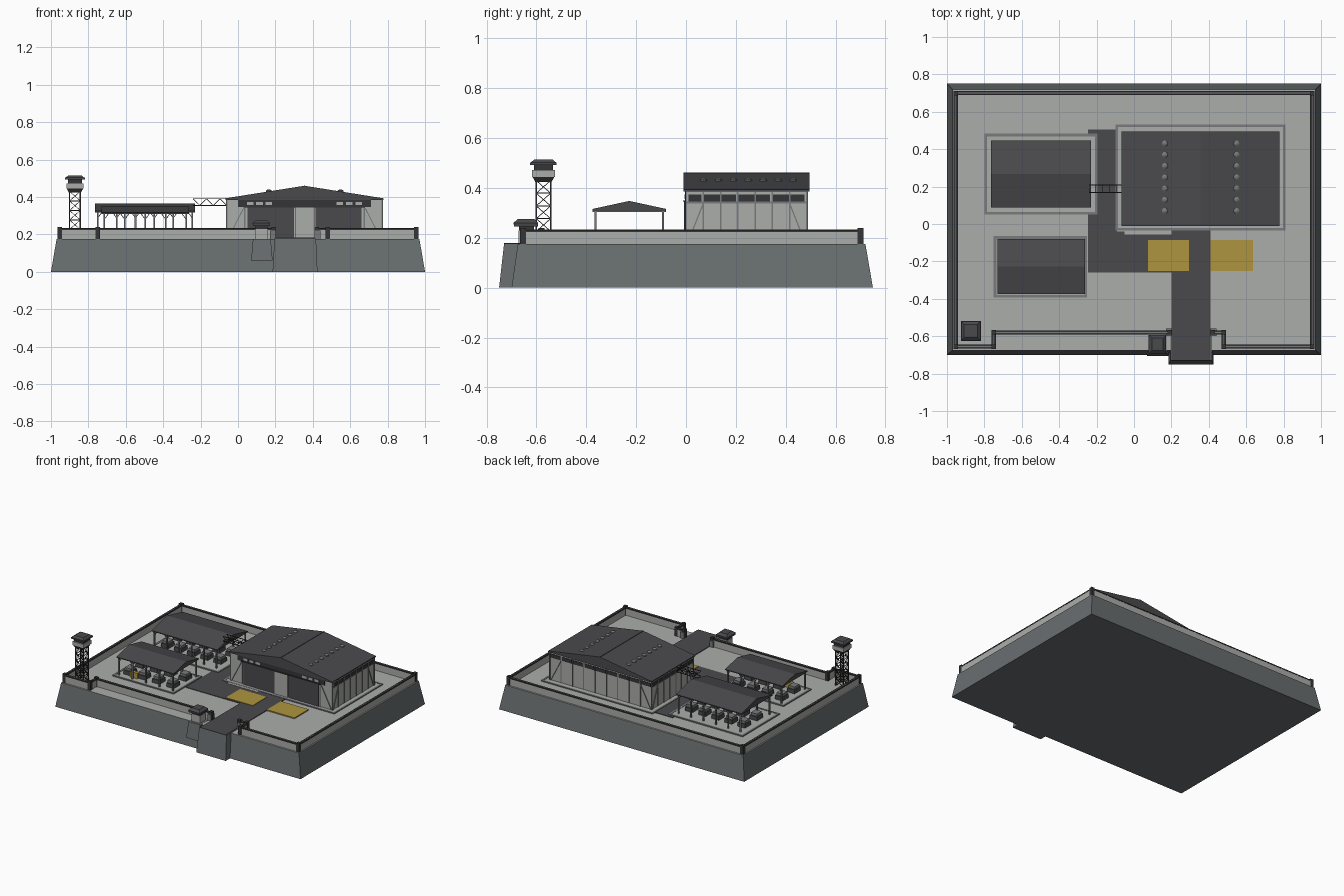
import bpy, bmesh, math
from mathutils import Vector

if "Cube" in bpy.data.objects:
    bpy.data.objects.remove(bpy.data.objects["Cube"])


def material(name, r, g, b):
    m = bpy.data.materials.new(name)
    m.use_nodes = True
    m.diffuse_color = (r, g, b, 1)
    node = m.node_tree.nodes["Principled BSDF"]
    node.inputs["Base Color"].default_value = (r, g, b, 1)
    node.inputs["Roughness"].default_value = 0.8
    return m


CONCRETE = material("light concrete", .41, .42, .40)
STONE = material("blue grey stone", .14, .155, .16)
ROOF = material("dark roof", .068, .066, .073)
METAL = material("black metal", .035, .035, .038)
KERB = material("mid grey kerb", .19, .195, .2)
YELLOW = material("yellow paint", .42, .30, .05)
GROUND = .175


class Part:
    """Collects simple solids into one named object."""

    def __init__(self, name, *mats):
        self.name, self.mats, self.bm = name, mats, bmesh.new()

    def loft(self, low, high):
        """Join two equal loops of points into a closed solid."""
        a = [self.bm.verts.new(p) for p in low]
        b = [self.bm.verts.new(p) for p in high]
        n = len(a)
        self.bm.faces.new(a[::-1])
        self.bm.faces.new(b)
        for i in range(n):
            j = (i + 1) % n
            self.bm.faces.new((a[i], a[j], b[j], b[i]))

    def taper(self, r0, z0, r1, z1):
        rect = lambda r, z: [(r[0], r[2], z), (r[1], r[2], z), (r[1], r[3], z), (r[0], r[3], z)]
        self.loft(rect(r0, z0), rect(r1, z1))

    def box(self, x0, x1, y0, y1, z0, z1):
        self.taper((x0, x1, y0, y1), z0, (x0, x1, y0, y1), z1)

    def block(self, x, y, w, d, z0, z1):
        self.box(x - w / 2, x + w / 2, y - d / 2, y + d / 2, z0, z1)

    def beam(self, p, q, w=.006):
        p, q = Vector(p), Vector(q)
        d = (q - p).normalized()
        s = d.cross((0, 0, 1) if abs(d.z) < .9 else (1, 0, 0)).normalized() * w / 2
        t = d.cross(s).normalized() * w / 2
        ring = (-s - t, s - t, s + t, -s + t)
        self.loft([p + o for o in ring], [q + o for o in ring])

    def frame(self, x0, x1, y0, y1, z0, z1, w):
        self.box(x0, x1, y0, y0 + w, z0, z1)
        self.box(x0, x1, y1 - w, y1, z0, z1)
        self.box(x0, x0 + w, y0 + w, y1 - w, z0, z1)
        self.box(x1 - w, x1, y0 + w, y1 - w, z0, z1)

    def done(self, rule=None):
        bmesh.ops.recalc_face_normals(self.bm, faces=self.bm.faces)
        if rule:
            for f in self.bm.faces:
                f.material_index = rule(f)
        me = bpy.data.meshes.new(self.name)
        self.bm.to_mesh(me)
        self.bm.free()
        for m in self.mats:
            me.materials.append(m)
        ob = bpy.data.objects.new(self.name, me)
        bpy.context.collection.objects.link(ob)
        return ob


def solid(name, mat, *boxes):
    p = Part(name, mat)
    for b in boxes:
        p.box(*b)
    return p.done()


# Sloped base with a light yard on top, and the entrance abutment
p = Part("base", STONE, CONCRETE)
p.taper((-1, 1, -.7, .75), 0, (-.97, .97, -.675, .72), GROUND)
p.done(lambda f: int(f.normal.z > .9))
p = Part("entrance_abutment", STONE)
p.taper((.185, .425, -.75, -.6), 0, (.195, .417, -.73, -.6), GROUND + .002)
p.done()
solid("pavement", ROOF, (-.245, .2, -.26, -.04, GROUND, .179), (-.245, -.09, -.04, .505, GROUND, .179),
      (.2, .41, -.73, -.03, GROUND, .18))
solid("yellow_pads", YELLOW, (.075, .295, -.25, -.085, GROUND, .183), (.41, .635, -.25, -.085, GROUND, .183))

# Perimeter wall, cap, thin rail and posts following one path with a gate gap
path = [(.42, -.58), (.48, -.58), (.48, -.655), (.953, -.655), (.953, .7), (-.953, .7),
        (-.953, -.655), (-.75, -.655), (-.75, -.58), (.19, -.58)]
wall, cap = Part("perimeter_wall", CONCRETE), Part("wall_cap", METAL)
rail, posts = Part("wall_rail", KERB), Part("wall_posts", METAL)
for (ax, ay), (bx, by) in zip(path, path[1:]):
    for part, h, z0, z1 in ((wall, .009, GROUND, .224), (cap, .011, .224, .231), (rail, .002, .231, .233)):
        part.box(min(ax, bx) - h, max(ax, bx) + h, min(ay, by) - h, max(ay, by) + h, z0, z1)
for x, y in path:
    posts.block(x, y, .024, .024, GROUND, .24)
for part in (wall, cap, rail, posts):
    part.done()
solid("gate_pillars", KERB, (.17, .2, -.6, -.56, GROUND, .22), (.41, .44, -.6, -.56, GROUND, .22))

# Guard booth on its buttress
p = Part("booth_buttress", STONE)
p.taper((.07, .185, -.705, -.6), .06, (.08, .175, -.69, -.6), GROUND + .001)
p.done()
p = Part("booth_body", CONCRETE, METAL)
p.block(.125, -.64, .07, .065, GROUND, .23)
p.block(.125, -.64, .064, .06, .23, .247)
p.done(lambda f: int(f.calc_center_median().z > .235))
p = Part("booth_roof", ROOF)
p.taper((.08, .17, -.69, -.595), .245, (.078, .172, -.692, -.593), .26)
p.taper((.078, .172, -.692, -.593), .26, (.095, .155, -.675, -.61), .276)
p.done()

# Watchtower: lattice legs, flared floor, parapet, glazing and roof
tx, ty, r, top = -.872, -.572, .029, .43
corners = [(tx + sx * r, ty + sy * r) for sx, sy in ((-1, -1), (1, -1), (1, 1), (-1, 1))]
p = Part("tower_lattice", METAL)
levels = 5
for i, (x, y) in enumerate(corners):
    u, v = corners[(i + 1) % 4]
    p.beam((x, y, GROUND), (x, y, top), .007)
    for k in range(levels):
        z0, z1 = (GROUND + (top - GROUND) * t / levels for t in (k, k + 1))
        p.beam((x, y, z0), (u, v, z1), .003)
        p.beam((u, v, z0), (x, y, z1), .003)
        p.beam((x, y, z1), (u, v, z1), .004)
p.done()


def square(h):
    return (tx - h, tx + h, ty - h, ty + h)


for name, mat, h0, z0, h1, z1 in (("tower_floor", METAL, .033, .425, .044, .445),
                                  ("tower_parapet", CONCRETE, .046, .445, .046, .472),
                                  ("tower_glazing", METAL, .038, .472, .038, .495),
                                  ("tower_eaves", ROOF, .053, .493, .053, .503),
                                  ("tower_roof", ROOF, .05, .503, .036, .515)):
    p = Part(name, mat)
    p.taper(square(h0), z0, square(h1), z1)
    p.done()

# Main hall: kerb, walls, roof
X0, X1, Y0, Y1, EAVE, PEAK = -.06, .77, .0, .485, .385, .46
mid = (X0 + X1) / 2
p = Part("hall_kerb", KERB)
p.frame(-.1, .81, -.035, .533, GROUND, .182, .014)
p.done()
solid("hall_slab", CONCRETE, (-.086, .796, -.021, .519, GROUND, .18), (-.05, .2, -.055, -.035, GROUND, .181))
solid("hall_walls", CONCRETE, (X0, X1, Y0, Y1, GROUND, EAVE))
p = Part("hall_roof", ROOF)
gable = lambda y: [(X0 - .007, y, EAVE), (X1 + .007, y, EAVE), (X1 + .007, y, EAVE + .008),
                   (mid, y, PEAK), (X0 - .007, y, EAVE + .008)]
p.loft(gable(Y0 - .01), gable(Y1 + .01))
p.beam((mid, Y0 - .01, PEAK), (mid, Y1 + .01, PEAK), .005)
p.done()

# Hall front: header, sliding doors, light centre leaf and clerestory panes
solid("hall_header", METAL, (.0, .71, -.004, 0, .347, EAVE))
solid("hall_doors", ROOF, (.05, .3, -.006, 0, GROUND, .345), (.415, .66, -.006, 0, GROUND, .345))
solid("centre_leaf", CONCRETE, (.305, .41, -.009, 0, GROUND, .345))
solid("door_track", METAL, (.03, .68, -.012, 0, .345, .35))
p = Part("front_panes", CONCRETE)
for s in (-1, 1):
    for k in (.19, .24, .29):
        p.block(mid + s * k, -.004, .035, .004, .356, .374)
p.done()

# Hall windows, pilasters and diagonal braces
win, ribs = Part("hall_windows", METAL), Part("hall_ribs", KERB)
for x, s in ((X0, -1), (X1, 1)):
    for a, b in ((.01, .062), (.072, .2), (.21, .338), (.348, .475)):
        win.block(x, (a + b) / 2, .006, b - a, .345, .373)
    for k in range(8):
        ribs.block(x, Y0 + (Y1 - Y0) * k / 7, .008, .006, GROUND, EAVE)
    for a, b in ((.005, .07), (.48, .415)):
        ribs.beam((x + s * .002, a, GROUND), (x + s * .002, b, .34), .005)
    ribs.beam((x, Y0, .342), (x, Y1, .342), .008)
for k in range(10):
    x = X0 + (X1 - X0) * k / 9
    ribs.block(x, Y1, .006, .008, GROUND, EAVE)
    if k < 9:
        win.block(x + .046, Y1, .08, .006, .345, .373)
for s in (-1, 1):
    e = mid + s * .41
    ribs.beam((e, Y1 + .002, GROUND), (e - s * .085, Y1 + .002, .34), .005)
    ribs.beam((e, -.002, GROUND), (e - s * .085, -.002, .34), .005)
    ribs.block(mid + s * .32, 0, .008, .008, GROUND, .347)
win.done()
ribs.done()

# Round roof vents in two rows
p = Part("roof_vents", KERB)
for x in (.165, .548):
    z = EAVE + .01 + (PEAK - EAVE - .01) * (1 - abs(x - mid) / .42)
    for k in range(7):
        ring = lambda h, rad: [(x + rad * math.cos(a * math.pi / 5), .07 + k * .06 + rad * math.sin(a * math.pi / 5), h)
                               for a in range(10)]
        p.loft(ring(z - .01, .015), ring(z + .004, .015))
        p.loft(ring(z + .004, .016), ring(z + .01, .006))
p.done()


# Open sheds: kerbed slab, posts with knee braces, gable roof, benches and crates
def shed(name, kerb, roof, eave, peak, bays, count):
    x0, x1, y0, y1 = roof
    k0, k1, k2, k3 = kerb
    p = Part(name + "_kerb", KERB)
    p.frame(k0, k1, k2, k3, GROUND, .183, .014)
    p.done()
    solid(name + "_slab", CONCRETE, (k0 + .014, k1 - .014, k2 + .014, k3 - .014, GROUND, .181))
    ridge = (y0 + y1) / 2
    p = Part(name + "_roof", ROOF)
    end = lambda x: [(x, y0, eave), (x, y1, eave), (x, y1, eave + .006), (x, ridge, peak), (x, y0, eave + .006)]
    p.loft(end(x0), end(x1))
    p.done()
    p = Part(name + "_posts", KERB)
    for k in range(bays + 1):
        x = x0 + .015 + (x1 - x0 - .03) * k / bays
        for y in (y0 + .012, y1 - .012):
            p.block(x, y, .009, .009, GROUND, eave)
            for d in (-.022, .022):
                if x0 < x + d < x1:
                    p.beam((x, y, eave - .03), (x + d, y, eave), .004)
        p.beam((x, y0, eave - .003), (x, y1, eave - .003), .006)
    p.done()
    p, tops = Part(name + "_benches", ROOF), Part(name + "_crates", KERB)
    for k in range(count):
        x = x0 + (x1 - x0) * (k + .5) / count
        for y in (ridge - .07, ridge + .07):
            p.block(x, y, .06, .07, .181, .21)
            tops.block(x, y, .05, .055, .21, .228)
    p.done()
    tops.done()


shed("rear_shed", (-.8, -.195, .05, .483), (-.765, -.23, .087, .447), .318, .366, 5, 5)
shed("front_shed", (-.75, -.25, -.393, -.065), (-.73, -.262, -.375, -.08), .31, .348, 4, 4)
solid("yellow_crate", YELLOW, (-.64, -.58, -.345, -.32, .181, .222))

# Lattice pipe bridge linking the rear shed and the hall
p = Part("pipe_bridge", METAL)
ends = [-.24 + .036 * k for k in range(6)]
for y in (.168, .208):
    for z in (.355, .39):
        p.beam((ends[0], y, z), (ends[-1], y, z), .004)
    for k, (a, b) in enumerate(zip(ends, ends[1:])):
        lo, hi = (.355, .39) if k % 2 else (.39, .355)
        p.beam((a, y, lo), (b, y, hi), .003)
for x in ends:
    p.beam((x, .168, .355), (x, .208, .355), .003)
p.done()
